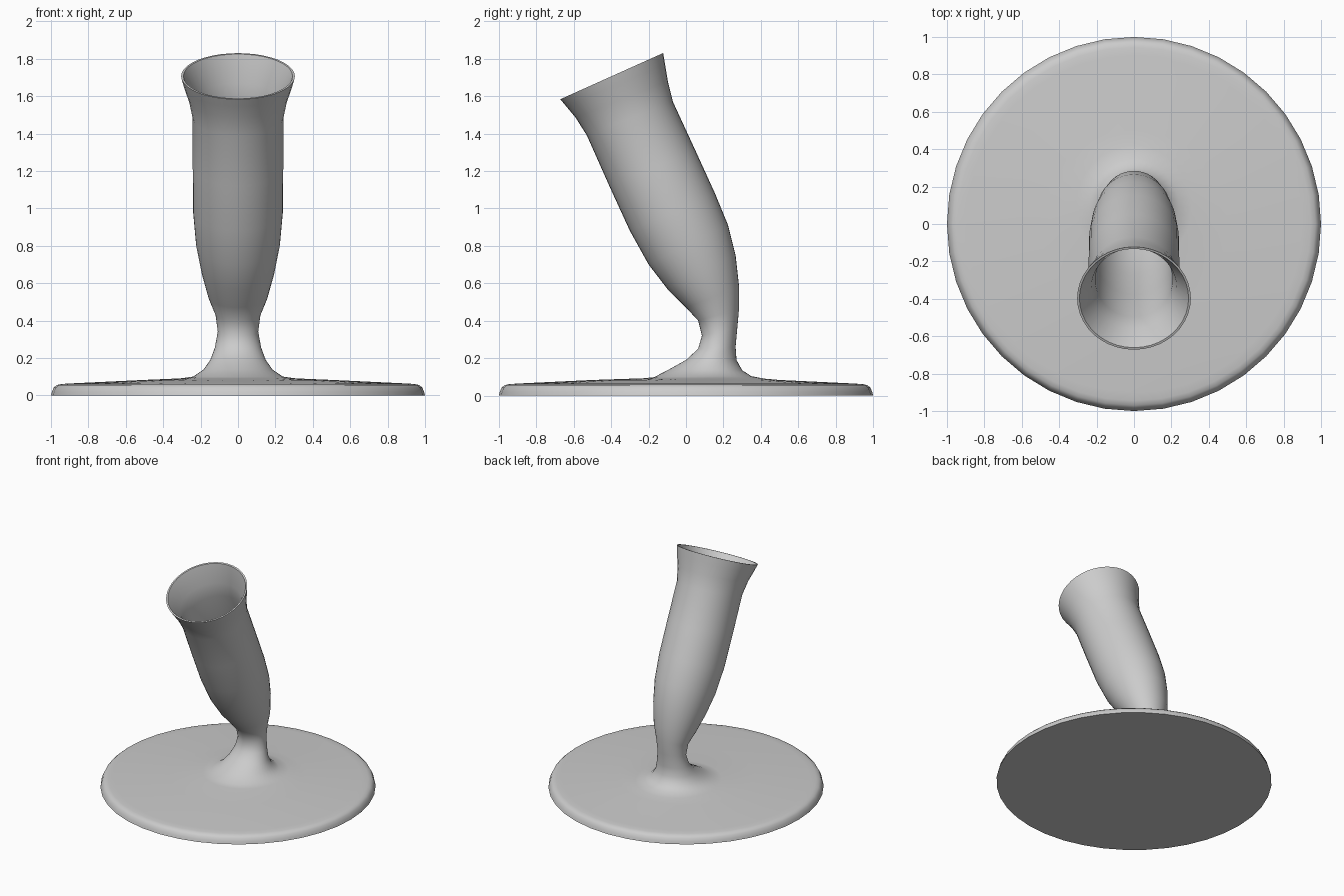
import bpy
import bmesh
import math
from mathutils import Vector

SEGMENTS = 40
WALL = 0.035

# Remove the default object
default_object = bpy.data.objects.get("Cube")
if default_object:
    bpy.data.objects.remove(default_object, do_unlink=True)


def make_material(name, colour):
    material = bpy.data.materials.new(name)
    material.use_nodes = True
    material.diffuse_color = colour
    material.node_tree.nodes["Principled BSDF"].inputs["Base Color"].default_value = colour
    return material


def make_ring(front_y, front_z, back_y, back_z, half_width):
    """Tilted ellipse spanning a front point and a back point."""
    front = Vector((0, front_y, front_z))
    back = Vector((0, back_y, back_z))
    return (front + back) / 2, (back - front) / 2, half_width


def inset_ring(ring, amount):
    centre, reach, half_width = ring
    return centre, reach * (1 - amount / reach.length), half_width - amount


def disc_ring(radius, height):
    return make_ring(-radius, height, radius, height, radius)


def loft(name, rings, material):
    """Skin a closed surface through the rings and cap both ends."""
    bm = bmesh.new()
    loops = []
    for centre, reach, half_width in rings:
        loop = []
        for i in range(SEGMENTS):
            angle = math.tau * i / SEGMENTS
            side = Vector((half_width * math.cos(angle), 0, 0))
            loop.append(bm.verts.new(centre + side + reach * math.sin(angle)))
        loops.append(loop)
    for lower, upper in zip(loops, loops[1:]):
        for i in range(SEGMENTS):
            j = (i + 1) % SEGMENTS
            bm.faces.new((lower[i], lower[j], upper[j], upper[i]))
    bm.faces.new(list(reversed(loops[0])))
    bm.faces.new(loops[-1])
    bmesh.ops.recalc_face_normals(bm, faces=bm.faces)
    mesh = bpy.data.meshes.new(name)
    bm.to_mesh(mesh)
    bm.free()
    mesh.materials.append(material)
    obj = bpy.data.objects.new(name, mesh)
    bpy.context.collection.objects.link(obj)
    bpy.ops.object.select_all(action="DESELECT")
    obj.select_set(True)
    bpy.context.view_layer.objects.active = obj
    bpy.ops.object.shade_smooth_by_angle(angle=math.radians(50))
    return obj


# Round foot with a softened edge and a gently rising top
foot = [disc_ring(radius, height) for radius, height in (
    (1, 0), (0.995, 0.02), (0.985, 0.042), (0.97, 0.055),
    (0.945, 0.061), (0.9, 0.064), (0.5, 0.083))]

# Flared neck, pinched waist and leaning cup:
# front y, front z, back y, back z, half width
body = [make_ring(*values) for values in (
    (-0.23, 0.092, 0.42, 0.09, 0.31),
    (-0.17, 0.098, 0.35, 0.103, 0.24),
    (-0.09, 0.14, 0.3, 0.135, 0.185),
    (0, 0.19, 0.27, 0.19, 0.148),
    (0.065, 0.25, 0.265, 0.26, 0.124),
    (0.085, 0.32, 0.274, 0.36, 0.108),
    (0.065, 0.4, 0.283, 0.46, 0.12),
    (0, 0.47, 0.284, 0.58, 0.158),
    (-0.1, 0.57, 0.265, 0.75, 0.195),
    (-0.2, 0.7, 0.225, 0.91, 0.224),
    (-0.3, 0.88, 0.155, 1.08, 0.24),
    (-0.41, 1.12, 0.05, 1.31, 0.242),
    (-0.53, 1.39, -0.07, 1.57, 0.242),
    (-0.59, 1.485, -0.097, 1.68, 0.264),
    (-0.64, 1.545, -0.112, 1.77, 0.29),
    (-0.672, 1.583, -0.122, 1.83, 0.304))]

# Thin lip and hollow inside, following the cup back down
lip = [inset_ring(body[-1], 0.012)]
hollow = [inset_ring(ring, WALL) for ring in reversed(body[8:-2])]

clay = make_material("grey clay", (0.6, 0.6, 0.6, 1))
loft("footed_vase", foot + body + lip + hollow, clay)
